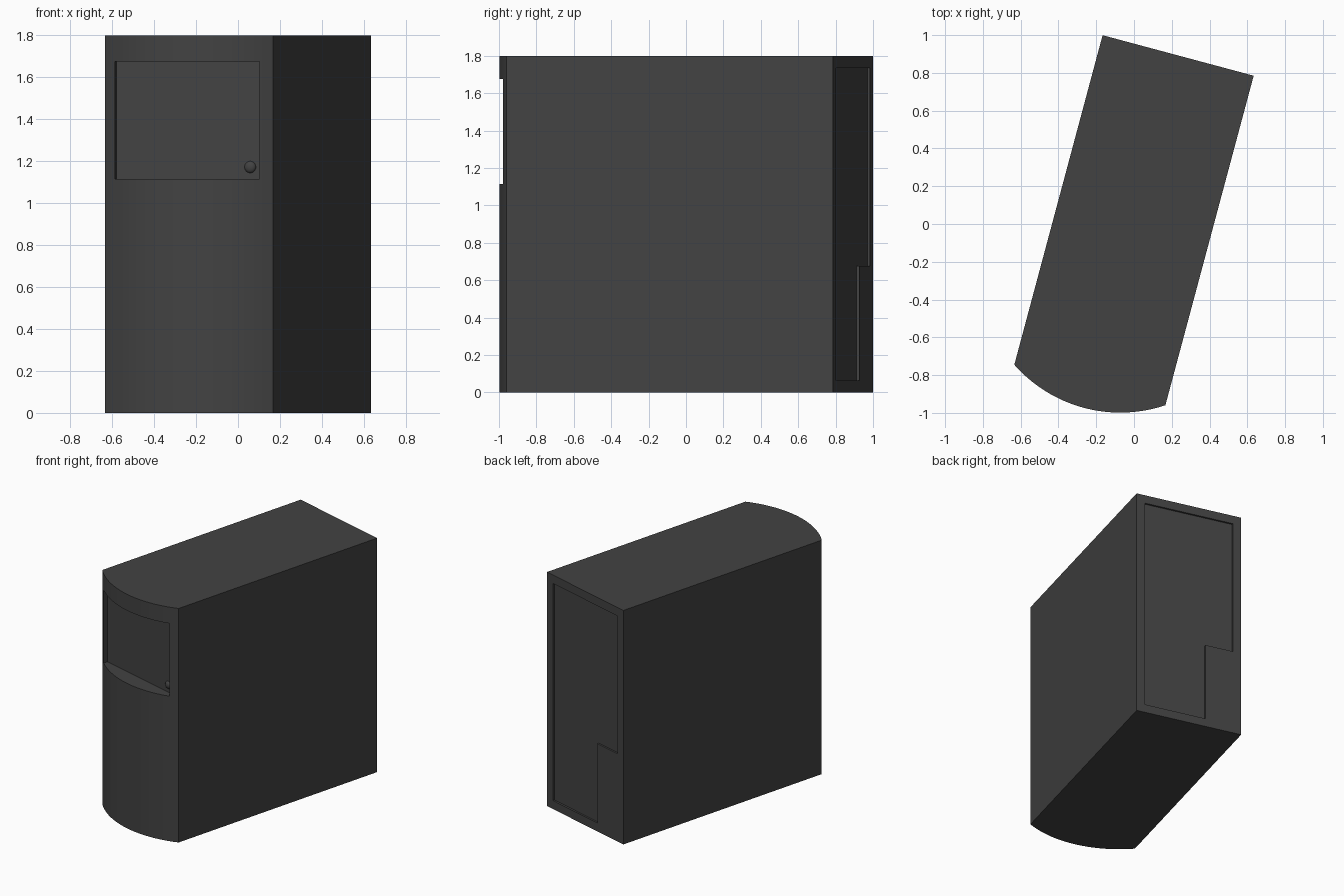
import bpy, bmesh, math

if "Cube" in bpy.data.objects:
    bpy.data.objects.remove(bpy.data.objects["Cube"])

W, L, H = 0.414, 0.903, 1.8          # half width, half length, height
R, CY = 0.748, -0.28                 # bowed front: radius, centre
TURN, SHIFT = math.radians(-15), 0.02

grey = bpy.data.materials.new("dark_grey")
grey.diffuse_color = (0.055, 0.055, 0.055, 1)
grey.use_nodes = True
grey.node_tree.nodes["Principled BSDF"].inputs["Base Color"].default_value = grey.diffuse_color


def finish(name, bm):
    bmesh.ops.recalc_face_normals(bm, faces=bm.faces[:])
    me = bpy.data.meshes.new(name)
    bm.to_mesh(me)
    bm.free()
    ob = bpy.data.objects.new(name, me)
    bpy.context.collection.objects.link(ob)
    me.materials.append(grey)
    ob.rotation_euler.z = TURN
    ob.location.y = SHIFT
    return ob


def extrude(name, pts, vec):
    bm = bmesh.new()
    f = bm.faces.new([bm.verts.new(p) for p in pts])
    r = bmesh.ops.extrude_face_region(bm, geom=[f])
    bmesh.ops.translate(bm, vec=vec,
                        verts=[g for g in r["geom"] if isinstance(g, bmesh.types.BMVert)])
    return finish(name, bm)


def select(ob):
    bpy.ops.object.select_all(action='DESELECT')
    ob.select_set(True)
    bpy.context.view_layer.objects.active = ob


# case body with bowed front
N = 40
a = math.asin(W / R)
arc = [(R * math.sin(-a + 2 * a * i / N), CY - R * math.cos(-a + 2 * a * i / N), 0)
       for i in range(N + 1)]
case = extrude("case_body", arc + [(W, L, 0), (-W, L, 0)], (0, 0, H))

# flat-backed front recess
FU, FV = 0.357, -0.902
front_cut = extrude("front_recess_cutter",
                    [(-FU, FV, 1.115), (FU, FV, 1.115), (FU, FV, 1.675), (-FU, FV, 1.675)],
                    (0, -0.4, 0))

# L-shaped rear recess
BU, BV = 0.35, L - 0.014
rear = [(BU, 0.065), (BU, 1.735), (-BU, 1.735), (-BU, 0.675), (-0.132, 0.675), (-0.132, 0.065)]
rear_cut = extrude("rear_recess_cutter", [(u, BV, z) for u, z in rear], (0, 0.2, 0))

bpy.context.view_layer.update()
for cutter in (front_cut, rear_cut):
    cutter.hide_render = True
    m = case.modifiers.new("cut", 'BOOLEAN')
    m.operation = 'DIFFERENCE'
    m.solver = 'EXACT'
    m.object = cutter
    select(case)
    bpy.ops.object.modifier_apply(modifier=m.name)
    bpy.data.objects.remove(cutter, do_unlink=True)

# small domed button in the front recess
bm = bmesh.new()
bmesh.ops.create_uvsphere(bm, u_segments=24, v_segments=16, radius=0.028)
bmesh.ops.scale(bm, vec=(1, 0.6, 1), verts=bm.verts[:])
bmesh.ops.translate(bm, vec=(0.302, FV, 1.172), verts=bm.verts[:])
button = finish("button", bm)

for ob in (case, button):
    select(ob)
    bpy.ops.object.shade_smooth_by_angle(angle=math.radians(30))
